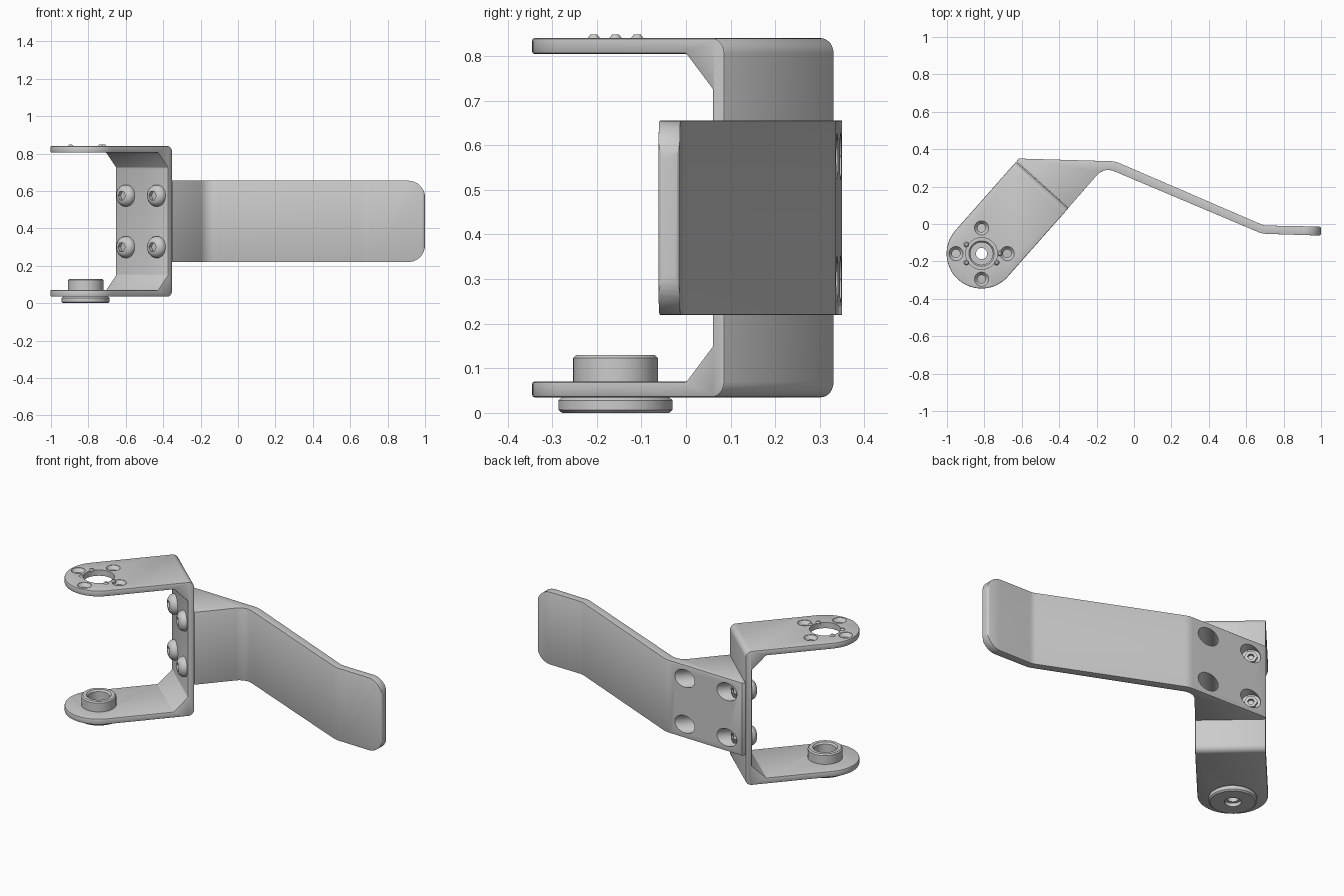
import bpy, bmesh
from math import pi, sin, cos, tan, radians
from mathutils import Matrix, Vector

if "Cube" in bpy.data.objects:
    bpy.data.objects.remove(bpy.data.objects["Cube"])

# Yoke frame: origin on the pivot axis, local y points towards the mounting wall
PIVOT = Matrix.Translation((-0.815, -0.158, 0))
FRAME = PIVOT @ Matrix.Rotation(radians(-41.5), 4, 'Z')
XZ = Matrix.Rotation(pi / 2, 4, 'X')                       # profile xy -> xz
YZ = Matrix(((0, 0, 1, 0), (1, 0, 0, 0), (0, 1, 0, 0), (0, 0, 0, 1)))  # profile xy -> yz


def make(name, bm, mat):
    bmesh.ops.remove_doubles(bm, verts=bm.verts, dist=1e-5)
    bmesh.ops.recalc_face_normals(bm, faces=bm.faces)
    bm.transform(mat)
    me = bpy.data.meshes.new(name)
    bm.to_mesh(me)
    bm.free()
    ob = bpy.data.objects.new(name, me)
    bpy.context.collection.objects.link(ob)
    return ob


def rounded(pts, seg=8):
    """Polygon of (x, y, radius) with filleted corners."""
    out = []
    for i, (x, y, r) in enumerate(pts):
        p = Vector((x, y))
        if r == 0:
            out.append(p)
            continue
        a = (Vector(pts[i - 1][:2]) - p).normalized()
        b = (Vector(pts[(i + 1) % len(pts)][:2]) - p).normalized()
        half = a.angle(b) / 2
        c = p + (a + b).normalized() * (r / sin(half))
        s = p + a * (r / tan(half)) - c
        e = p + b * (r / tan(half)) - c
        total = s.angle(e)
        for k in range(seg + 1):
            t = k / seg
            out.append(c + (s * sin((1 - t) * total) + e * sin(t * total)) / sin(total))
    return out


def prism(name, pts, lo, hi, mat):
    bm = bmesh.new()
    f = bm.faces.new([bm.verts.new((p[0], p[1], lo)) for p in pts])
    r = bmesh.ops.extrude_face_region(bm, geom=[f])
    vs = [g for g in r['geom'] if isinstance(g, bmesh.types.BMVert)]
    bmesh.ops.translate(bm, verts=vs, vec=(0, 0, hi - lo))
    return make(name, bm, mat)


def lathe(name, prof, mat, n=48):
    bm = bmesh.new()
    rings = [[bm.verts.new((r * cos(2 * pi * k / n), r * sin(2 * pi * k / n), z))
              for r, z in prof] for k in range(n)]
    m = len(prof)
    for k in range(n):
        a, b = rings[k], rings[(k + 1) % n]
        for j in range(m):
            i = (j + 1) % m
            if prof[j][0] or prof[i][0]:
                bm.faces.new((a[j], b[j], b[i], a[i]))
    return make(name, bm, mat)


def rod(r, lo, hi, mat, n=40):
    return lathe("cutter", [(0, lo), (r, lo), (r, hi), (0, hi)], mat, n)


def apply_mod(ob, mod):
    bpy.context.view_layer.objects.active = ob
    bpy.ops.object.modifier_apply(modifier=mod.name)


def boolean(ob, tool, op='DIFFERENCE'):
    m = ob.modifiers.new("bool", 'BOOLEAN')
    m.operation, m.object, m.solver = op, tool, 'EXACT'
    apply_mod(ob, m)
    bpy.data.objects.remove(tool)


def bevel(ob, w):
    m = ob.modifiers.new("bevel", 'BEVEL')
    m.width, m.segments, m.limit_method, m.angle_limit = w, 2, 'ANGLE', radians(40)
    apply_mod(ob, m)


# Yoke: C-shaped profile trimmed by a round-ended plan outline
c_profile = rounded([(-0.25, 0.035, 0), (0.49, 0.035, 0.035), (0.49, 0.84, 0.035), (-0.25, 0.84, 0),
                     (-0.25, 0.805, 0), (0.375, 0.805, 0), (0.455, 0.725, 0),
                     (0.455, 0.15, 0), (0.375, 0.07, 0), (-0.25, 0.07, 0)])
yoke = prism("yoke", c_profile, -0.3, 0.3, FRAME @ YZ)
plan = [(0.187 * cos(pi + pi * k / 32), 0.187 * sin(pi + pi * k / 32)) for k in range(33)]
boolean(yoke, prism("plan", plan + [(0.187, 0.7), (-0.187, 0.7)], -0.1, 1, FRAME), 'INTERSECT')
bevel(yoke, 0.005)
boolean(yoke, rod(0.085, 0, 1, PIVOT))
for k in range(4):  # countersunk holes in the top plate
    a = k * pi / 2
    boolean(yoke, lathe("cutter", [(0, 0.7), (0.022, 0.7), (0.022, 0.818), (0.038, 0.838),
                                   (0.038, 0.9), (0, 0.9)],
                        PIVOT @ Matrix.Translation((0.137 * cos(a), 0.137 * sin(a), 0)), 32))

# Bent arm with wedge-shaped mount
arm_plan = rounded([(-0.351, 0.086, 0), (-0.16, 0.305, 0.08), (0.685, -0.052, 0.12),
                    (1.0, -0.062, 0.012), (1.0, -0.014, 0.012), (0.695, -0.008, 0.08),
                    (-0.1, 0.335, 0.12), (-0.617, 0.35, 0), (-0.629, 0.335, 0)])
arm = prism("bent_arm", arm_plan, 0.22, 0.655, Matrix())
side = rounded([(-1, 0.22, 0), (1, 0.22, 0.09), (1, 0.655, 0.09), (-1, 0.655, 0)], 12)
boolean(arm, prism("side", side, -1, 1, XZ), 'INTERSECT')
bevel(arm, 0.004)

# Screws on the wall, with counterbores and nuts behind them
screws = []
for x in (-0.11, 0.11):
    for z in (0.30, 0.575):
        m = FRAME @ Matrix.Translation((x, 0, z)) @ XZ  # local z points to -y
        boolean(arm, rod(0.052, -0.95, -0.525, m))
        head = lathe("screw_head", [(0, -0.46), (0.058, -0.46), (0.058, -0.445), (0.053, -0.432),
                                    (0.043, -0.421), (0.03, -0.415), (0, -0.415)], m)
        boolean(head, rod(0.026, -0.436, -0.3, m, 6))
        nut = lathe("nut", [(0.018, -0.545), (0.036, -0.545), (0.036, -0.52), (0.018, -0.52)], m, 6)
        screws += [head, nut]

# Stepped bush and flange under the lower plate
bush = lathe("pivot_bush", [(0.045, 0), (0.045, 0.02), (0.03, 0.02), (0.03, 0.06), (0.06, 0.06),
                            (0.06, 0.12), (0.068, 0.13), (0.088, 0.13), (0.095, 0.123),
                            (0.095, 0.035), (0.12, 0.035), (0.128, 0.028), (0.128, 0.007),
                            (0.12, 0)], PIVOT, 64)

# Tiny studs around the top opening
studs = []
for x, y in ((-0.075, 0.045), (-0.075, -0.045), (0.09, 0), (0.075, -0.045)):
    studs.append(lathe("stud", [(0, 0.83), (0.014, 0.83), (0.014, 0.84), (0.008, 0.848), (0, 0.848)],
                       PIVOT @ Matrix.Translation((x * 1.08, y * 1.08, 0)), 16))

bpy.ops.object.select_all(action='DESELECT')
for ob in [yoke, arm, bush] + screws + studs:
    ob.select_set(True)
bpy.context.view_layer.objects.active = yoke
bpy.ops.object.shade_smooth_by_angle(angle=radians(30))
